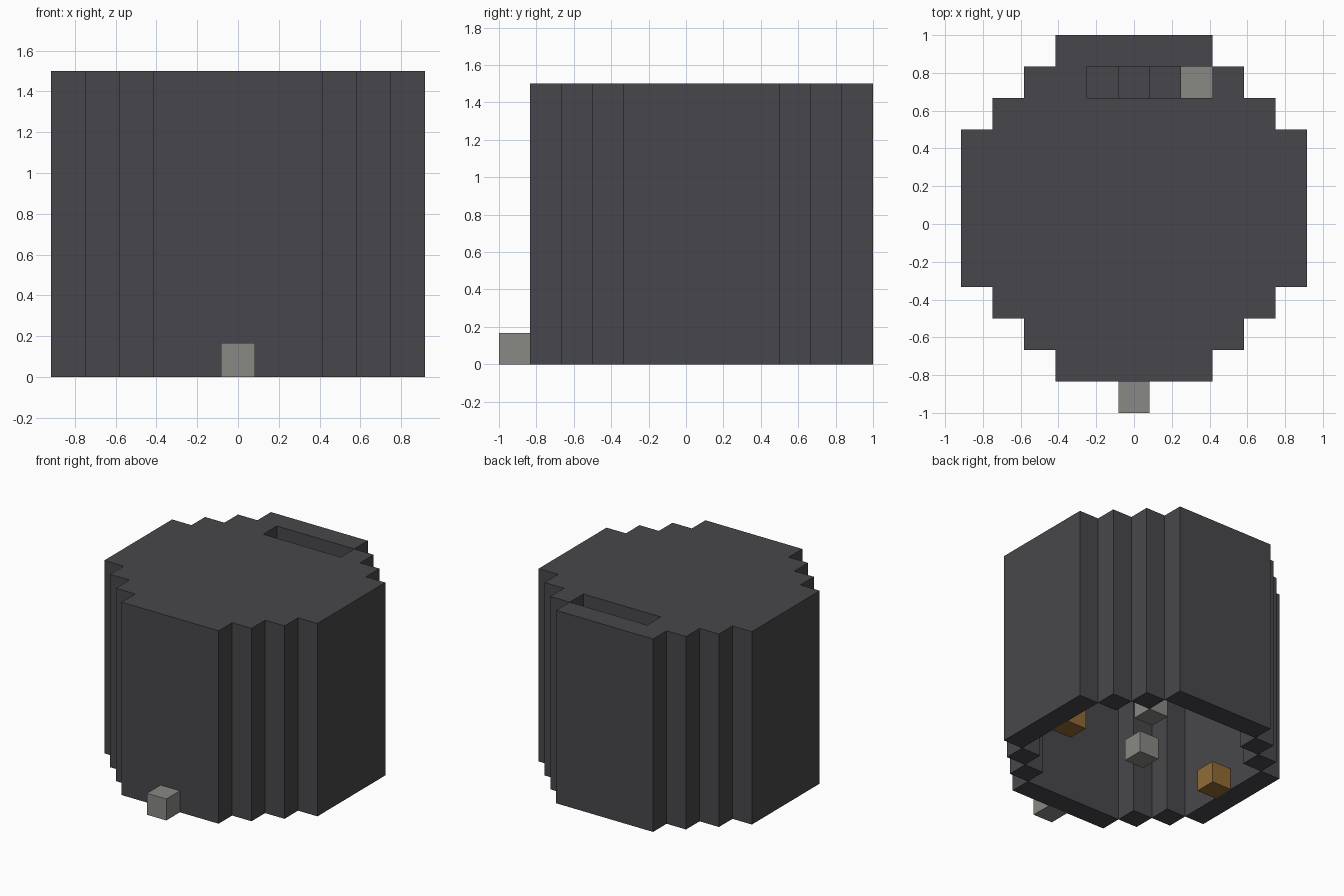
import bpy
import bmesh
import math
from mathutils import Vector

if "Cube" in bpy.data.objects:
    bpy.data.objects.remove(bpy.data.objects["Cube"], do_unlink=True)

U = 1 / 6      # edge length of one block
HEIGHT = 9     # tower height in blocks


def material(name, rgb):
    m = bpy.data.materials.new(name)
    m.use_nodes = True
    colour = (*rgb, 1)
    m.diffuse_color = colour
    m.node_tree.nodes["Principled BSDF"].inputs["Base Color"].default_value = colour
    return m


DARK = material("dark_grey", (0.064, 0.062, 0.069))
STONE = material("stone_grey", (0.25, 0.25, 0.235))
AMBER = material("amber", (0.28, 0.15, 0.034))


def blocks(name, cells, mat):
    """Join unit blocks into one mesh, keeping only the exposed faces."""
    bm = bmesh.new()
    cells = set(cells)
    for cell in cells:
        centre = Vector((cell[0], cell[1] + 0.5, cell[2] + 0.5))
        for axis in range(3):
            for sign in (-1, 1):
                beside = list(cell)
                beside[axis] += sign
                if tuple(beside) in cells:
                    continue
                n, a, b = Vector(), Vector(), Vector()
                n[axis] = sign / 2
                a[(axis + 1) % 3] = 0.5
                b[(axis + 2) % 3] = sign / 2
                corners = (-a - b, a - b, a + b, b - a)
                bm.faces.new([bm.verts.new((centre + n + c) * U) for c in corners])
    bmesh.ops.remove_doubles(bm, verts=bm.verts[:], dist=U / 100)
    # Merge the coplanar squares into large flat panels
    bmesh.ops.dissolve_limit(bm, angle_limit=math.radians(1),
                             verts=bm.verts[:], edges=bm.edges[:])
    mesh = bpy.data.meshes.new(name)
    bm.to_mesh(mesh)
    bm.free()
    mesh.materials.append(mat)
    obj = bpy.data.objects.new(name, mesh)
    bpy.context.collection.objects.link(obj)
    return obj


# Stepped round plan: outermost block of each row, front to back
reach = {y: min(5, 7 + y, 7 - y + 1 - 1) for y in range(-5, 6)}
for y in reach:
    reach[y] = min(5, 5 - max(0, abs(y) - 2))

wall, roof = [], []
slot = [(x, 4) for x in range(-1, 3)]
for y, r in reach.items():
    for x in range(-r, r + 1):
        if abs(x) == r or abs(y) == 5:
            wall += [(x, y, z) for z in range(HEIGHT - 1)]
        if (x, y) not in slot:
            roof.append((x, y, HEIGHT - 1))

# Open-bottomed tower with a stair slot in its roof
blocks("tower_shell", wall + roof, DARK)

# Stairs going down below the slot, ending in a stone landing
stairs = [(x, y, HEIGHT - 2 - i) for i, (x, y) in enumerate(slot)]
for i, cell in enumerate(stairs[:-1]):
    blocks(f"stair_step_{i + 1}", [cell], DARK)
blocks("stair_landing", [stairs[-1]], STONE)

# Stone blocks on the ground
blocks("front_doorstep", [(0, -6, 0)], STONE)
blocks("centre_block", [(0, 0, 0)], STONE)
blocks("stair_foot", [(2, 3, 0)], STONE)

# Amber blocks against the two side walls
for side, x in (("left", 4), ("right", -4)):
    blocks(f"{side}_amber_block", [(x, 0, 0)], AMBER)
